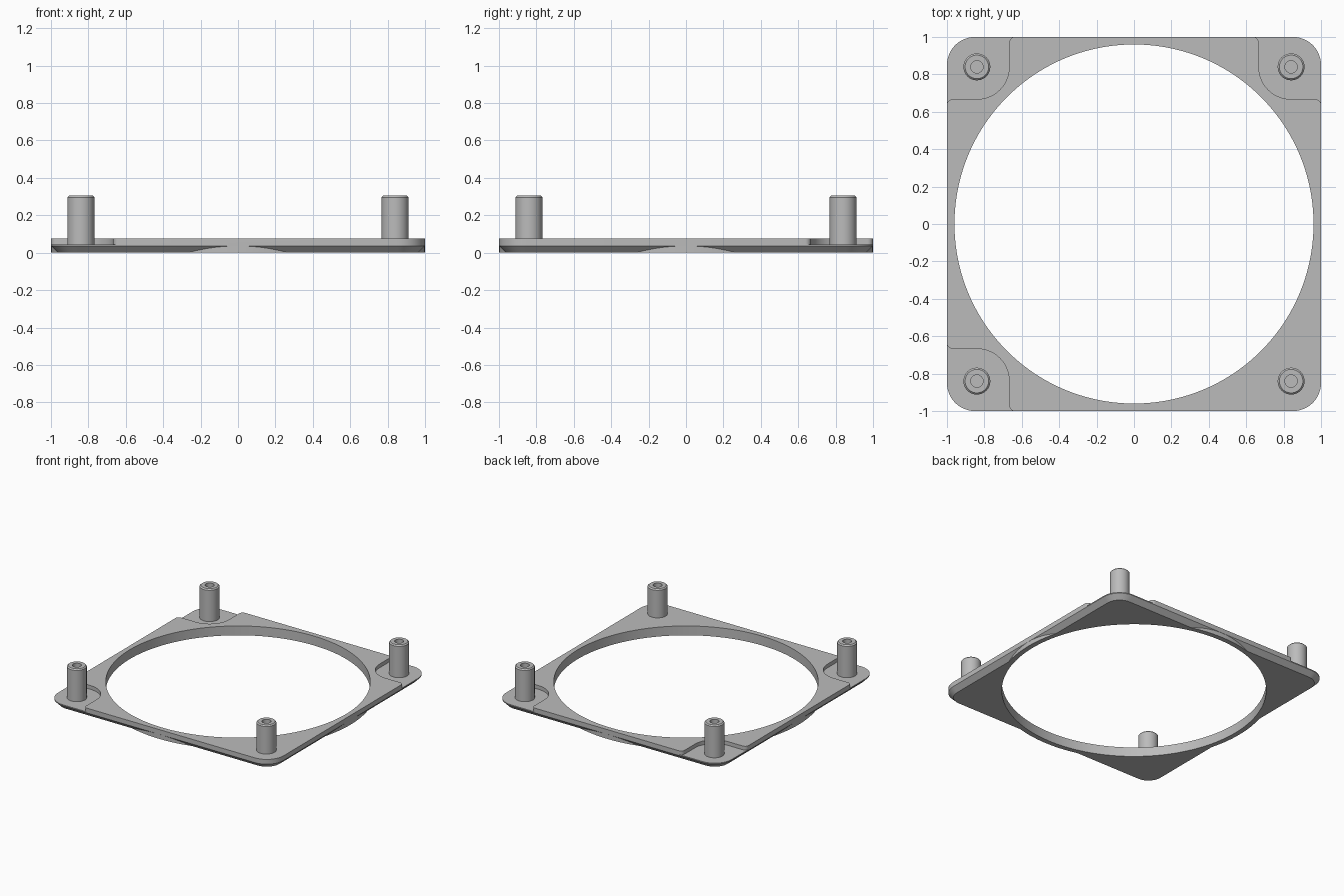
import bpy, bmesh
from math import sin, cos, pi, radians
from mathutils import Vector

cube = bpy.data.objects.get("Cube")
if cube:
    bpy.data.objects.remove(cube, do_unlink=True)

TOP, CHAMFER, FLOOR = 0.075, 0.037, 0.045
HOLE_R, RING_R, CORNER_R = 0.96, 0.9995, 0.15
POST = 0.84

grey = bpy.data.materials.new("light grey plastic")
grey.use_nodes = True
colour = (0.5, 0.5, 0.5, 1)
grey.diffuse_color = colour
grey.node_tree.nodes["Principled BSDF"].inputs["Base Color"].default_value = colour


def arc(cx, cy, r, start, end, steps):
    angles = [radians(start + (end - start) * i / steps) for i in range(steps + 1)]
    return [(cx + r * cos(a), cy + r * sin(a)) for a in angles]


def rounded_square(half, r):
    points = []
    for i, (sx, sy) in enumerate([(1, 1), (-1, 1), (-1, -1), (1, -1)]):
        points += arc(sx * (half - r), sy * (half - r), r, i * 90, i * 90 + 90, 12)
    return points


def circle(r, steps=160):
    return arc(0, 0, r, 0, 360, steps)[:-1]


def add_object(name, bm):
    bmesh.ops.recalc_face_normals(bm, faces=bm.faces)
    mesh = bpy.data.meshes.new(name)
    bm.to_mesh(mesh)
    bm.free()
    mesh.materials.append(grey)
    obj = bpy.data.objects.new(name, mesh)
    bpy.context.collection.objects.link(obj)
    return obj


def loft(name, layers):
    """Solid through stacked outlines, given as (outline, height)."""
    bm = bmesh.new()
    rings = [[bm.verts.new((x, y, z)) for x, y in pts] for pts, z in layers]
    for low, high in zip(rings, rings[1:]):
        for i in range(len(low)):
            j = (i + 1) % len(low)
            bm.faces.new((low[i], low[j], high[j], high[i]))
    bm.faces.new(rings[0][::-1])
    bm.faces.new(rings[-1])
    return add_object(name, bm)


def combine(target, tool, operation):
    mod = target.modifiers.new(operation, 'BOOLEAN')
    mod.operation, mod.object, mod.solver = operation, tool, 'EXACT'
    graph = bpy.context.evaluated_depsgraph_get()
    result = bpy.data.meshes.new_from_object(target.evaluated_get(graph))
    target.modifiers.clear()
    target.data = result
    bpy.data.objects.remove(tool, do_unlink=True)


def smooth(obj):
    bpy.ops.object.select_all(action='DESELECT')
    obj.select_set(True)
    bpy.context.view_layer.objects.active = obj
    bpy.ops.object.shade_smooth_by_angle(angle=radians(25))


# Square frame with a chamfered underside, a round collar and a round opening
frame = loft("frame", [(rounded_square(1 - CHAMFER, CORNER_R - CHAMFER), 0),
                       (rounded_square(1, CORNER_R), CHAMFER),
                       (rounded_square(1, CORNER_R), TOP)])
combine(frame, loft("collar", [(circle(RING_R), 0), (circle(RING_R), 0.06)]), 'UNION')
combine(frame, loft("opening", [(circle(HOLE_R), -0.1), (circle(HOLE_R), 0.2)]), 'DIFFERENCE')

# Recessed pockets around three of the posts, flared where they meet the edge
wall, flare = 0.667, 0.03
edge = wall - flare
half_pocket = [(1.1, edge)] + arc(1 - flare, edge, flare, 0, 90, 5)
other_half = [(y, x) for x, y in reversed(half_pocket)]
bend = arc(POST, POST, POST - wall, 270, 180, 14)
pocket = half_pocket + bend + other_half + [(1.1, 1.1)]
for sx, sy in [(-1, 1), (1, 1), (-1, -1)]:
    outline = [(sx * x, sy * y) for x, y in pocket]
    combine(frame, loft("pocket", [(outline, FLOOR), (outline, 0.2)]), 'DIFFERENCE')
smooth(frame)

# Hollow posts, one at each corner
profile = [(0, 0.03), (0.072, 0.03), (0.072, 0.296), (0.063, 0.305),
           (0.033, 0.305), (0.033, 0.08), (0, 0.08)]
for side, sx in (("left", 1), ("right", -1)):
    for end, sy in (("front", -1), ("back", 1)):
        bm = bmesh.new()
        verts = [bm.verts.new((r, 0, z)) for r, z in profile]
        edges = [bm.edges.new(pair) for pair in zip(verts, verts[1:])]
        bmesh.ops.spin(bm, geom=verts + edges, cent=(0, 0, 0), axis=(0, 0, 1),
                       angle=2 * pi, steps=40)
        bmesh.ops.remove_doubles(bm, verts=bm.verts, dist=0.0001)
        bmesh.ops.translate(bm, verts=bm.verts, vec=Vector((sx * POST, sy * POST, 0)))
        smooth(add_object(f"{end}_{side}_post", bm))
